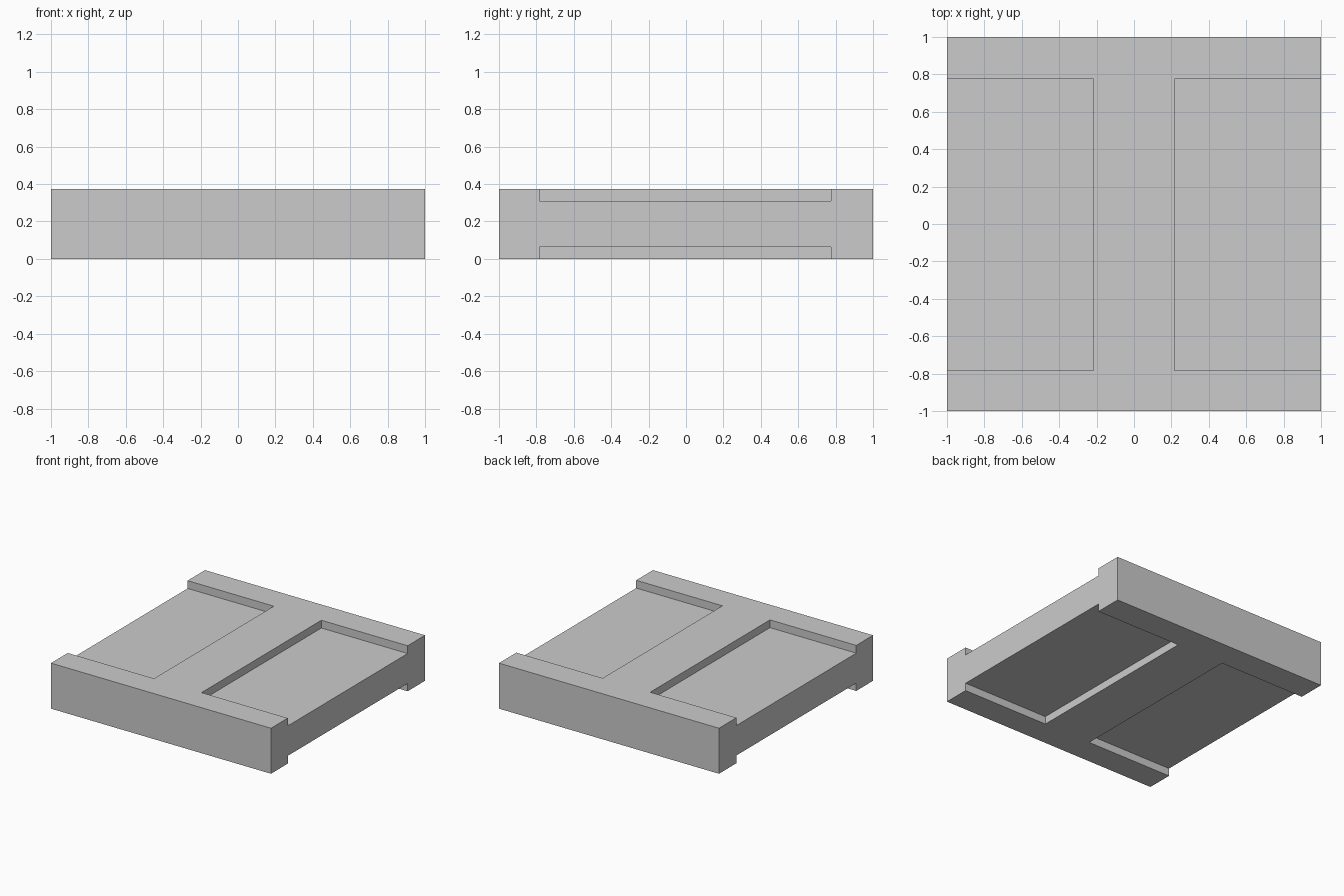
import bpy

if "Cube" in bpy.data.objects:
    bpy.data.objects.remove(bpy.data.objects["Cube"])

HEIGHT = 0.374
DEPTH = 0.064            # recess depth
Y0, Y1 = -0.782, 0.774   # recess extent along y
RIB = 0.216              # half width of the central rib


def box(name, lo, hi):
    size = [b - a for a, b in zip(lo, hi)]
    mid = [(a + b) / 2 for a, b in zip(lo, hi)]
    bpy.ops.mesh.primitive_cube_add(size=1, location=mid)
    ob = bpy.context.object
    ob.name = name
    ob.scale = size
    bpy.ops.object.transform_apply(location=False, rotation=False, scale=True)
    return ob


# Main slab
slab = box("recessed_slab", (-1, -1, 0), (1, 1, HEIGHT))

# Four recesses, open at the left and right sides, on top and bottom
for x0, x1 in ((-1.2, -RIB), (RIB, 1.2)):
    for z0, z1 in ((-0.2, DEPTH), (HEIGHT - DEPTH, HEIGHT + 0.2)):
        cutter = box("recess_cutter", (x0, Y0, z0), (x1, Y1, z1))
        cutter.hide_render = True
        mod = slab.modifiers.new("recess", 'BOOLEAN')
        mod.operation = 'DIFFERENCE'
        mod.solver = 'EXACT'
        mod.object = cutter
        bpy.context.view_layer.objects.active = slab
        bpy.ops.object.modifier_apply(modifier=mod.name)
        bpy.data.objects.remove(cutter, do_unlink=True)
